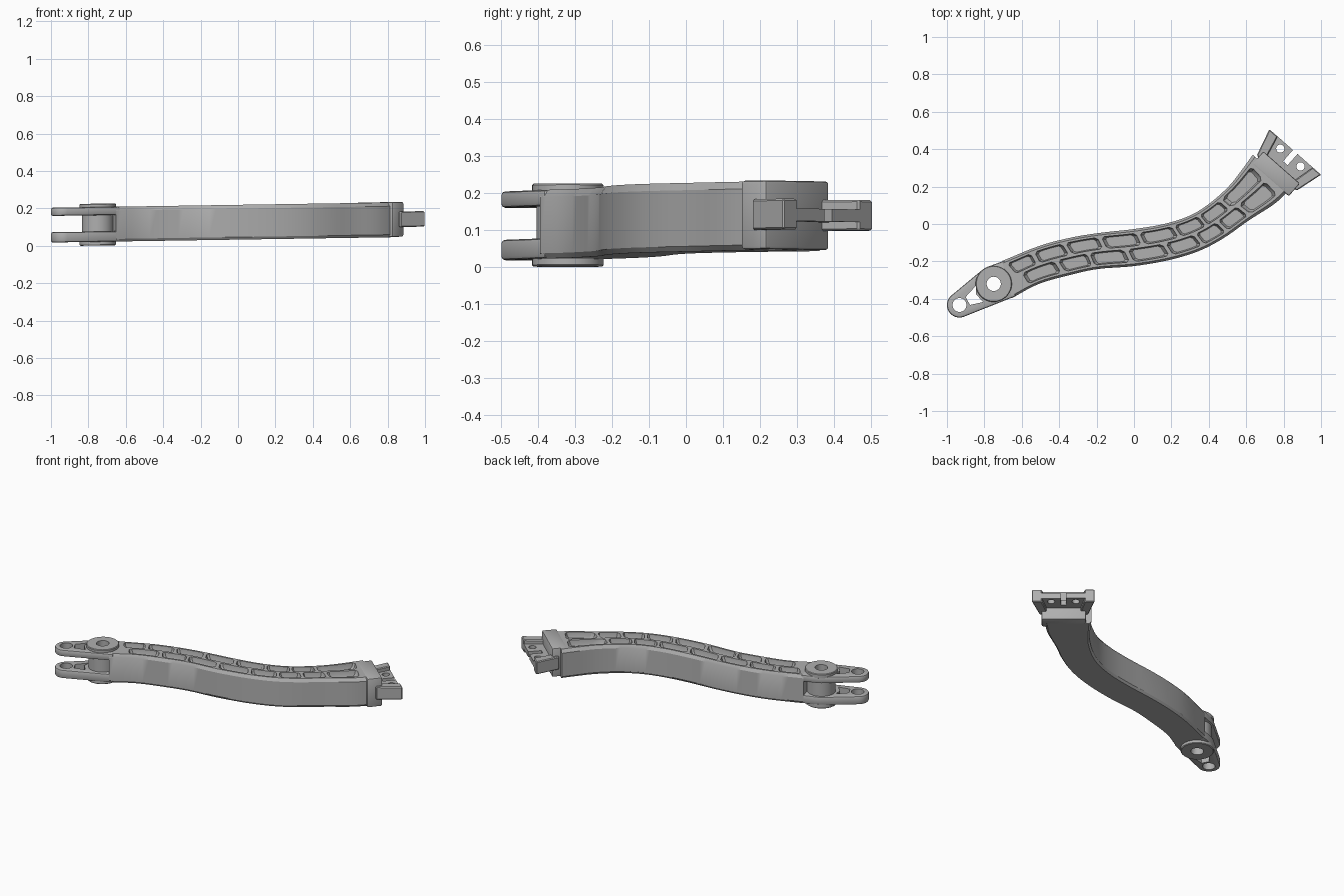
import bpy, bmesh, math
from mathutils import Vector
from mathutils.geometry import convex_hull_2d

if "Cube" in bpy.data.objects:
    bpy.data.objects.remove(bpy.data.objects["Cube"])

grey = bpy.data.materials.new("cast_grey")
grey.use_nodes = True
grey.diffuse_color = (0.43, 0.43, 0.43, 1)
grey.node_tree.nodes["Principled BSDF"].inputs["Base Color"].default_value = grey.diffuse_color

LOW, HIGH, TILT = 0.033, 0.219, 0.0155


# Helpers
def loft(name, rings):
    """Closed solid through rings of equal length."""
    bm = bmesh.new()
    loops = [[bm.verts.new(p) for p in ring] for ring in rings]
    n = len(loops[0])
    for a, b in zip(loops, loops[1:]):
        for i in range(n):
            j = (i + 1) % n
            bm.faces.new((a[i], a[j], b[j], b[i]))
    bm.faces.new(loops[0][::-1])
    bm.faces.new(loops[-1])
    bmesh.ops.recalc_face_normals(bm, faces=bm.faces)
    mesh = bpy.data.meshes.new(name)
    bm.to_mesh(mesh)
    bm.free()
    mesh.materials.append(grey)
    obj = bpy.data.objects.new(name, mesh)
    bpy.context.collection.objects.link(obj)
    return obj


def prism(name, outline, z0, z1):
    return loft(name, [[(p[0], p[1], z) for p in outline] for z in (z0, z1)])


def circle(centre, r, n=40):
    return [(centre[0] + r * math.cos(2 * math.pi * i / n),
             centre[1] + r * math.sin(2 * math.pi * i / n)) for i in range(n)]


def apply_mod(obj, mod):
    bpy.ops.object.select_all(action='DESELECT')
    bpy.context.view_layer.objects.active = obj
    obj.select_set(True)
    bpy.ops.object.modifier_apply(modifier=mod.name)


def bevel(obj, width, segments=2):
    mod = obj.modifiers.new("bevel", 'BEVEL')
    mod.width, mod.segments = width, segments
    mod.limit_method, mod.angle_limit = 'ANGLE', math.radians(40)
    apply_mod(obj, mod)


def cut(obj, cutter):
    mod = obj.modifiers.new("cut", 'BOOLEAN')
    mod.operation, mod.solver, mod.object = 'DIFFERENCE', 'EXACT', cutter
    apply_mod(obj, mod)
    bpy.data.objects.remove(cutter)


def drill(obj, outline):
    cut(obj, prism("cutter", outline, -0.1, 0.4))


# Curved outline of the arm: back and front edges
BACK = [(-.706, -.198), (-.508, -.118), (-.348, -.075), (-.187, -.048), (0, -.027), (.16, 0),
        (.294, .043), (.40, .107), (.508, .203), (.588, .305), (.635, .37)]
FRONT = [(-.652, -.396), (-.508, -.32), (-.32, -.267), (-.187, -.24), (0, -.225), (.187, -.193),
         (.348, -.144), (.48, -.075), (.615, .02), (.75, .107), (.84, .19)]


def spline(points, s):
    last = len(points) - 1
    i = min(max(int(s), 0), last - 1)
    f = s - i
    p1, p2 = Vector(points[i]), Vector(points[i + 1])
    p0 = Vector(points[i - 1]) if i else 2 * p1 - p2
    p3 = Vector(points[i + 2]) if i + 2 <= last else 2 * p2 - p1
    return 0.5 * (2 * p1 + (p2 - p0) * f + (2 * p0 - 5 * p1 + 4 * p2 - p3) * f ** 2
                  + (3 * p1 - p0 - 3 * p2 + p3) * f ** 3)


def across(s, t):
    return spline(BACK, s).lerp(spline(FRONT, s), t)


# Main arm with chamfered edges
half = [(.06, HIGH), (0, HIGH - .02), (0, LOW + .014), (.05, LOW)]
section = half + [(1 - t, z) for t, z in reversed(half)]
body = loft("arm_body", [[(*across(k / 5, t), z) for t, z in section] for k in range(51)])

# Two staggered rows of skewed pockets in the top, leaving ribs
rows = [((.12, .455), (.25, 1, 2, 3.2, 4.3, 5.5, 6.6, 7.65, 9.4)),
        ((.53, .88), (.4, 1.5, 2.6, 3.75, 4.9, 6, 7, 7.9, 9.4))]
steps = (.08, .3, .5, .7, .92)
shape = ([(k, 0) for k in steps] + [(1, .18), (1, .82)]
         + [(k, 1) for k in reversed(steps)] + [(0, .82), (0, .18)])
for (t0, t1), bounds in rows:
    for b0, b1 in zip(bounds, bounds[1:]):
        loop = []
        for u, v in shape:
            t = t0 + (t1 - t0) * v
            skew = 0.5 * (t - 0.5)
            start = b0 + 0.06 + skew
            end = b1 - 0.06 + (0 if b1 == bounds[-1] else skew)
            loop.append(across(start + (end - start) * u, t))
        mid = sum(loop, Vector((0, 0))) / len(loop)
        levels = [(.02, 1), (0, 1), (-.022, .94), (-.035, .82)]
        cut(body, loft("cutter", [[(*mid.lerp(p, k), HIGH + dz) for p in loop]
                                  for dz, k in levels]))

# Forked end: two pierced arms
PIVOT, TIP = (-.75, -.32), (-.933, -.433)
points = circle(TIP, .067) + circle(PIVOT, .097) + [(-.69, -.195), (-.63, -.385)]
hull = [points[i] for i in convex_hull_2d(points)]
window = [(-.845, -.33), (-.90, -.39), (-.877, -.433), (-.807, -.417), (-.845, -.375)]
parts = [body]
for name, z0, z1 in (("lower_fork_arm", LOW, .088), ("upper_fork_arm", .175, HIGH)):
    arm = prism(name, hull, z0, z1)
    bevel(arm, .01)
    for hole in (circle(TIP, .037), circle(PIVOT, .04), window):
        drill(arm, hole)
    parts.append(arm)

# Pivot barrel and its raised washers
for name, r, z0, z1 in (("pivot_barrel", .085, LOW + .01, HIGH - .01),
                        ("lower_boss", .097, .013, LOW + .012),
                        ("upper_boss", .097, HIGH - .012, .237)):
    part = prism(name, circle(PIVOT, r), z0, z1)
    bevel(part, .004, 1)
    drill(part, circle(PIVOT, .038))
    parts.append(part)

# Mounting end: local axes sideways and forward
END = Vector((.862, .385))
SIDE = Vector((.751, -.661))
AHEAD = Vector((.661, .751))


def local(outline):
    return [END + SIDE * a + AHEAD * f for a, f in outline]


block = prism("end_block", local([(-.13, -.20), (.13, -.20), (.13, -.11), (-.13, -.11)]),
              LOW + .002, HIGH + .002)
bevel(block, .008)

plate = prism("mounting_plate", local([(-.16, 0), (.16, 0), (.12, -.15), (-.12, -.15)]), .11, .144)
for x in (-.072, .072):
    drill(plate, circle(local([(x, -.039)])[0], .022, 24))
drill(plate, local([(-.016, .02), (.016, .02), (.016, -.08), (-.016, -.08)]))
parts += [block, plate]

for name, m in (("left_lug", 1), ("right_lug", -1)):
    lug = prism(name, local([(m * .184, 0), (m * .125, 0), (m * .09, -.15), (m * .142, -.15)]),
                .087, .17)
    bevel(lug, .005, 1)
    parts.append(lug)

# Slight rise along the length, then shading
for obj in parts:
    for v in obj.data.vertices:
        v.co.z += TILT * v.co.x
    bpy.ops.object.select_all(action='DESELECT')
    bpy.context.view_layer.objects.active = obj
    obj.select_set(True)
    bpy.ops.object.shade_smooth_by_angle(angle=math.radians(30))
